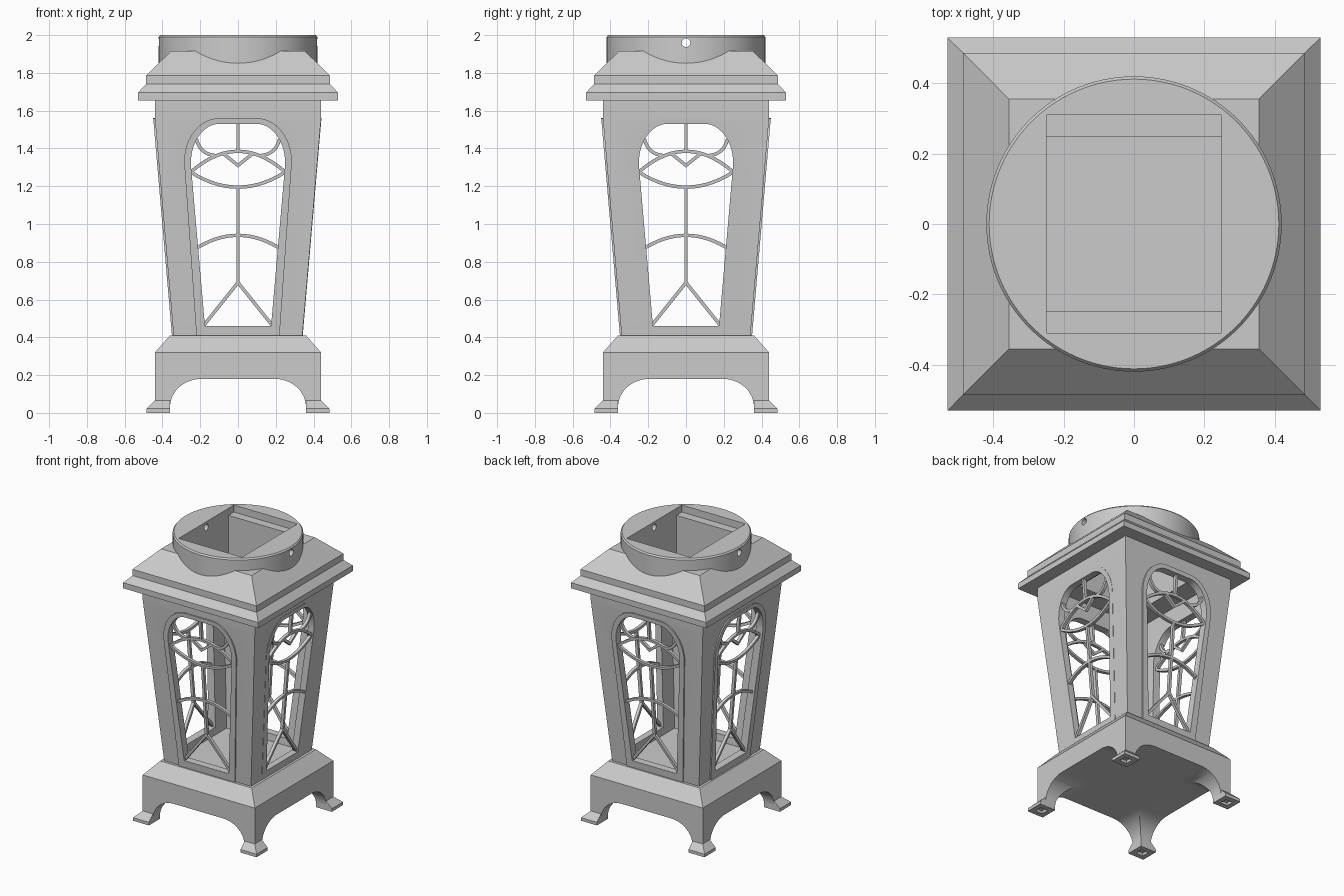
import bpy, bmesh
from math import sin, cos, pi, radians
from mathutils import Matrix, Vector

if "Cube" in bpy.data.objects:
    bpy.data.objects.remove(bpy.data.objects["Cube"])

grey = bpy.data.materials.new("lantern_grey")
grey.use_nodes = True
grey.diffuse_color = (0.6, 0.6, 0.6, 1)
grey.node_tree.nodes["Principled BSDF"].inputs["Base Color"].default_value = (0.6, 0.6, 0.6, 1)

BODY_Z, SHOULDER_Z, BODY_TOP = 0.41, 1.56, 1.66


def finish(name, bm):
    bmesh.ops.recalc_face_normals(bm, faces=bm.faces)
    mesh = bpy.data.meshes.new(name)
    bm.to_mesh(mesh)
    bm.free()
    mesh.materials.append(grey)
    obj = bpy.data.objects.new(name, mesh)
    bpy.context.collection.objects.link(obj)
    return obj


def bridge(bm, a, b):
    for i in range(len(a)):
        j = (i + 1) % len(a)
        bm.faces.new((a[i], a[j], b[j], b[i]))


def loft(name, sections):
    """Stack of rectangles given as (x0, x1, y0, y1, z)."""
    bm = bmesh.new()
    rings = []
    for x0, x1, y0, y1, z in sections:
        corners = ((x0, y0), (x1, y0), (x1, y1), (x0, y1))
        rings.append([bm.verts.new((x, y, z)) for x, y in corners])
    for a, b in zip(rings, rings[1:]):
        bridge(bm, a, b)
    bm.faces.new(rings[0])
    bm.faces.new(rings[-1])
    return finish(name, bm)


def square_loft(name, steps):
    return loft(name, [(-h, h, -h, h, z) for h, z in steps])


def prism(name, outline, turn):
    """Extrude an x-z outline right through the model, turned about z."""
    bm = bmesh.new()
    a = [bm.verts.new((x, -1, z)) for x, z in outline]
    b = [bm.verts.new((x, 1, z)) for x, z in outline]
    bridge(bm, a, b)
    bm.faces.new(a)
    bm.faces.new(b)
    bmesh.ops.rotate(bm, verts=bm.verts, matrix=Matrix.Rotation(turn, 3, "Z"))
    return finish(name, bm)


def combine(obj, other, operation="DIFFERENCE"):
    mod = obj.modifiers.new("combine", "BOOLEAN")
    mod.object, mod.operation, mod.solver = other, operation, "EXACT"
    bpy.context.view_layer.objects.active = obj
    bpy.ops.object.modifier_apply(modifier=mod.name)
    bpy.data.objects.remove(other)


def smooth(obj):
    bpy.ops.object.select_all(action="DESELECT")
    obj.select_set(True)
    bpy.context.view_layer.objects.active = obj
    bpy.ops.object.shade_smooth_by_angle(angle=radians(30))


def arch(foot, z0, side, spring, flat, top, steps=12):
    """Closed outline: straight sides with rounded upper corners."""
    right = [(foot, z0)]
    for i in range(steps + 1):
        t = i / steps * pi / 2
        right.append((flat + (side - flat) * cos(t), spring + (top - spring) * sin(t)))
    return right + [(-x, z) for x, z in reversed(right)]


# Base with arched openings on both axes
base = square_loft("base", [(0.44, 0.02), (0.44, 0.32), (0.36, BODY_Z)])
for turn in (0, pi / 2):
    combine(base, prism("cutter", arch(0.36, -0.1, 0.36, 0.03, 0.195, 0.18), turn))
smooth(base)

# Four flared feet with a square recess underneath
for sx in (-1, 1):
    for sy in (-1, 1):
        def block(name, steps):
            return loft(name, [(sx * a, sx * b, sy * a, sy * b, z) for a, b, z in steps])
        foot = block("foot", [(0.36, 0.485, 0), (0.36, 0.485, 0.022), (0.36, 0.44, 0.065)])
        combine(foot, block("cutter", [(0.395, 0.45, -0.1), (0.395, 0.45, 0.02)]))

# Tapered hollow body with an arched window in each wall
WALL = 0.045
body = square_loft("body", [(0.34, 0.4), (0.44, SHOULDER_Z), (0.44, BODY_TOP)])
combine(body, square_loft("cutter", [(0.34 - WALL, 0.3), (0.34 - WALL, 0.4),
                                     (0.44 - WALL, SHOULDER_Z), (0.44 - WALL, 1.8)]))
window = arch(0.175, 0.46, 0.25, 1.32, 0.1, 1.53)
for turn in (0, pi / 2):
    combine(body, prism("cutter", window, turn))
smooth(body)


def on_wall(x, z, depth):
    """Place a point on the sloping front wall, depth inward."""
    slope = 0.1 / (SHOULDER_Z - 0.4)
    return (x, -(0.34 + slope * (z - 0.4) - depth), z)


# Window mouldings, a thin raised ring on each wall
rim = arch(0.22, BODY_Z, 0.285, 1.33, 0.1, SHOULDER_Z)


def moulding(name, raised, turn):
    bm = bmesh.new()
    loops = [[bm.verts.new(on_wall(x, z, d)) for x, z in line]
             for line, d in ((rim, 0.004), (rim, -raised), (window, -raised), (window, 0.004))]
    for i in range(4):
        bridge(bm, loops[i], loops[(i + 1) % 4])
    bmesh.ops.rotate(bm, verts=bm.verts, matrix=Matrix.Rotation(turn, 3, "Z"))
    return finish(name, bm)


# Window tracery made of thin square bars
def bow(x0, z0, xm, zm, x1, z1, n=14):
    """Curve through three points."""
    cx, cz = 2 * xm - (x0 + x1) / 2, 2 * zm - (z0 + z1) / 2
    pts = []
    for i in range(n + 1):
        t = i / n
        u = 1 - t
        pts.append((u * u * x0 + 2 * u * t * cx + t * t * x1,
                    u * u * z0 + 2 * u * t * cz + t * t * z1))
    return pts


bars = [
    [(0, 0.69), (0, 1.19)],
    [(0, 1.385), (0, 1.535)],
    [(-0.18, 0.465), (0, 0.69), (0.18, 0.465)],
    bow(-0.215, 0.875, 0, 0.94, 0.215, 0.875),
    bow(-0.25, 1.275, 0, 1.195, 0.25, 1.275),
    bow(-0.25, 1.275, 0, 1.385, 0.25, 1.275),
    [(-0.075, 1.37), (0, 1.31), (0.075, 1.37)],
]
for s in (-1, 1):
    bars.append(bow(s * 0.22, 1.45, s * 0.182, 1.385, s * 0.11, 1.362))


def tracery(name, turn, width=0.018):
    bm = bmesh.new()
    for pts in bars:
        rings = []
        for i, (x, z) in enumerate(pts):
            a, b = Vector(pts[max(i - 1, 0)]), Vector(pts[min(i + 1, len(pts) - 1)])
            along = (b - a).normalized()
            # widen at a mitre so the bar keeps its thickness
            seg = (Vector(pts[i]) - a if i else b - a).normalized()
            half = width / 2 / max(abs(along.dot(seg)), 0.4)
            nx, nz = -along.y * half, along.x * half
            rings.append([bm.verts.new(on_wall(x + k * nx, z + k * nz, d))
                          for k, d in ((-1, 0.006), (1, 0.006), (1, 0.028), (-1, 0.028))])
        for a, b in zip(rings, rings[1:]):
            bridge(bm, a, b)
        bm.faces.new(rings[0])
        bm.faces.new(rings[-1])
    bmesh.ops.rotate(bm, verts=bm.verts, matrix=Matrix.Rotation(turn, 3, "Z"))
    return finish(name, bm)


for i, side in enumerate(("front", "left", "back", "right")):
    turn = i * pi / 2
    moulding(side + "_window_moulding", 0.002 if side == "left" else 0.009, turn)
    smooth(tracery(side + "_window_tracery", turn))

# Stepped hip roof with a round collar
roof = square_loft("roof", [(0.53, 1.655), (0.53, 1.695), (0.487, 1.74),
                            (0.487, 1.785), (0.355, 1.915)])
bm = bmesh.new()
rings = []
for r, z in ((0.42, 1.77), (0.42, 1.99), (0.412, 2.0)):
    ring = bmesh.ops.create_circle(bm, segments=96, radius=r)["verts"]
    bmesh.ops.translate(bm, verts=ring, vec=(0, 0, z))
    rings.append(ring)
for a, b in zip(rings, rings[1:]):
    bridge(bm, a, b)
bm.faces.new(rings[0])
bm.faces.new(rings[-1])
combine(roof, finish("collar", bm), "UNION")

# Square shaft, ledged recess and cross-drilled pin hole
combine(roof, square_loft("cutter", [(0.249, 1.5), (0.249, 2.2)]))
combine(roof, loft("cutter", [(-0.249, 0.249, -0.31, 0.31, z) for z in (1.95, 2.2)]))
pin = [(0.023 * cos(i * pi / 12), 1.96 + 0.023 * sin(i * pi / 12)) for i in range(24)]
combine(roof, prism("cutter", pin, pi / 2))
smooth(roof)
